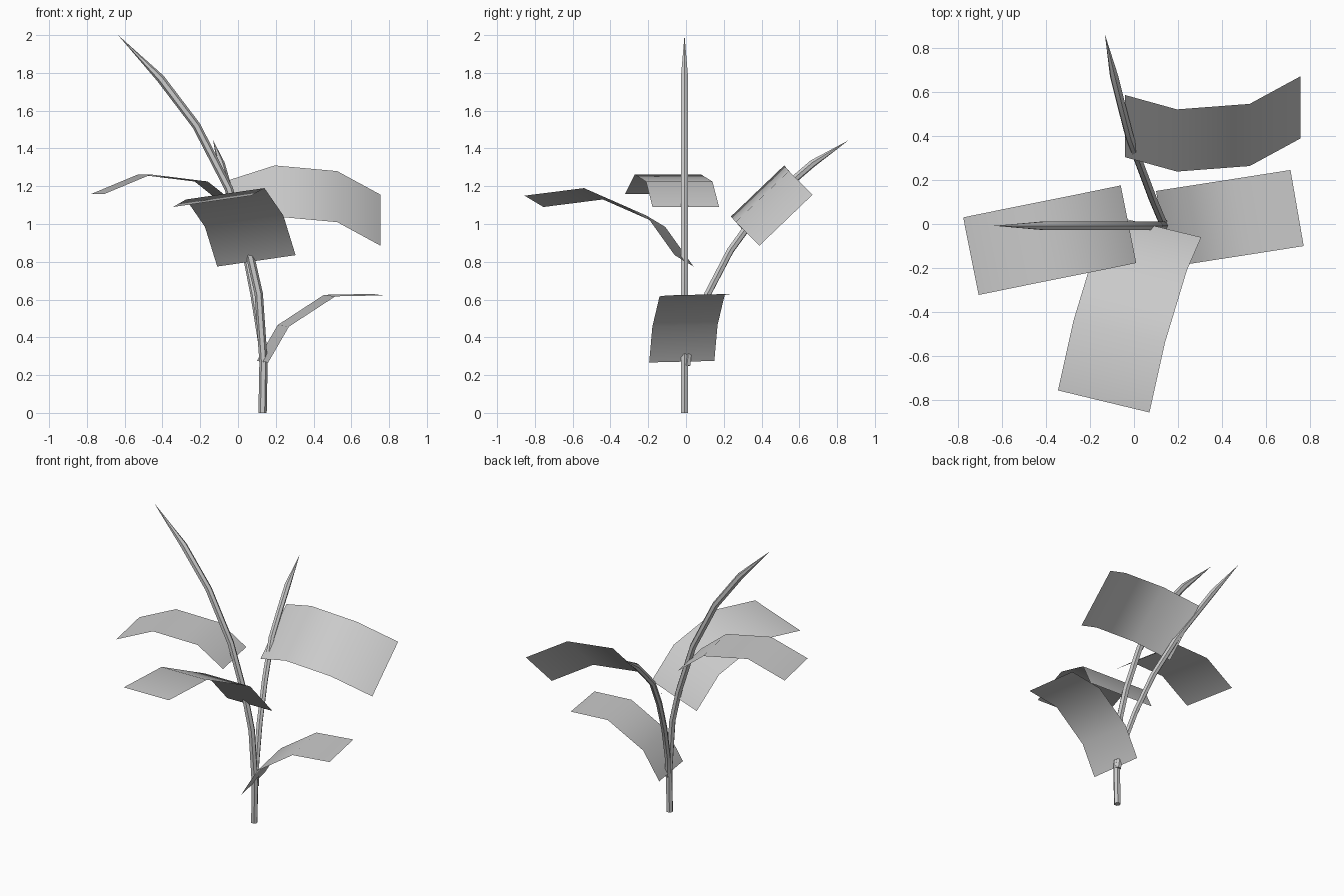
import bpy, bmesh, math
from mathutils import Vector

if "Cube" in bpy.data.objects:
    bpy.data.objects.remove(bpy.data.objects["Cube"])


def finish(bm, name):
    me = bpy.data.meshes.new(name)
    bm.to_mesh(me)
    bm.free()
    ob = bpy.data.objects.new(name, me)
    bpy.context.collection.objects.link(ob)
    for p in me.polygons:
        p.use_smooth = True
    bpy.ops.object.select_all(action='DESELECT')
    ob.select_set(True)
    bpy.context.view_layer.objects.active = ob
    bpy.ops.object.shade_smooth_by_angle(angle=math.radians(40))
    return ob


def stem(name, path, radius, sides=6):
    """Tube along a path that closes to a point at its last entry."""
    bm = bmesh.new()
    pts = [Vector(p) for p in path]
    rings = []
    for i, p in enumerate(pts[:-1]):
        t = (pts[i + 1] - pts[max(i - 1, 0)]).normalized()
        u = Vector((0, 1, 0)).cross(t).normalized()
        v = t.cross(u)
        rings.append([bm.verts.new(p + radius * (u * math.cos(a) + v * math.sin(a)))
                      for a in (2 * math.pi * k / sides for k in range(sides))])
    tip = bm.verts.new(pts[-1])
    for k in range(sides):
        n = (k + 1) % sides
        for a, b in zip(rings, rings[1:]):
            bm.faces.new((a[k], a[n], b[n], b[k]))
        bm.faces.new((rings[-1][k], rings[-1][n], tip))
    bm.faces.new(rings[0][::-1])
    return finish(bm, name)


def leaf(name, edge, across):
    """Bent strip: one long edge swept by the vector across its width."""
    bm = bmesh.new()
    rows = [(bm.verts.new(p), bm.verts.new(Vector(p) + Vector(across))) for p in edge]
    for a, b in zip(rows, rows[1:]):
        bm.faces.new((a[0], a[1], b[1], b[0]))
    return finish(bm, name)


# Two curved stems
stem("main_stem", [(0.13, -0.008, 0), (0.135, -0.008, 0.27), (0.11, -0.008, 0.63),
                   (0.06, -0.008, 0.85), (-0.05, -0.008, 1.19), (-0.22, -0.008, 1.52),
                   (-0.41, -0.008, 1.77), (-0.635, -0.008, 2.0)], 0.022)
stem("side_stem", [(0.135, 0.005, 0.25), (0.125, 0.02, 0.38), (0.085, 0.115, 0.63),
                   (0.04, 0.235, 0.86), (-0.02, 0.395, 1.08), (-0.055, 0.53, 1.20),
                   (-0.09, 0.67, 1.32), (-0.132, 0.86, 1.443)], 0.02)

# Four bent leaves
leaf("right_leaf", [(0.10, 0.15, 0.275), (0.21, 0.167, 0.465),
                    (0.455, 0.205, 0.625), (0.71, 0.245, 0.63)], (0.06, -0.345, -0.008))
leaf("front_leaf", [(0.305, -0.06, 0.835), (0.24, -0.21, 1.045),
                    (0.14, -0.54, 1.19), (0.07, -0.855, 1.15)], (-0.415, 0.1, -0.06))
leaf("left_leaf", [(-0.06, 0.175, 1.09), (-0.23, 0.14, 1.225),
                   (-0.53, 0.08, 1.262), (-0.775, 0.03, 1.16)], (0.07, -0.352, 0))
leaf("back_leaf", [(-0.04, 0.585, 1.235), (0.195, 0.52, 1.31),
                   (0.525, 0.545, 1.28), (0.755, 0.67, 1.155)], (0, -0.282, -0.27))
